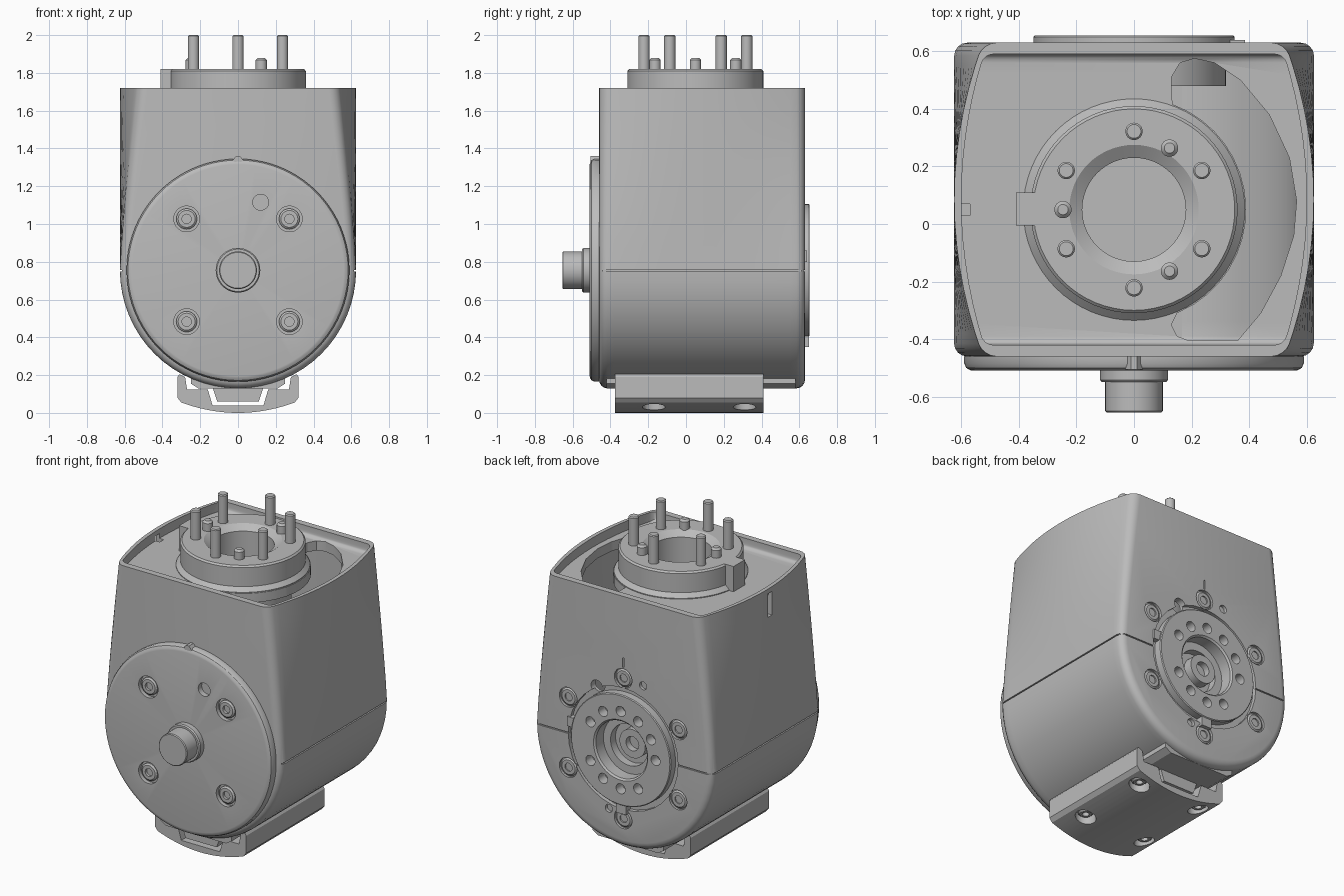
import bpy, bmesh, math
from mathutils import Matrix, Vector

if "Cube" in bpy.data.objects:
    bpy.data.objects.remove(bpy.data.objects["Cube"])

grey = bpy.data.materials.new("plain_grey")
grey.use_nodes = True
grey.diffuse_color = (0.5, 0.5, 0.5, 1)
grey.node_tree.nodes["Principled BSDF"].inputs["Base Color"].default_value = (0.5, 0.5, 0.5, 1)

UP, DOWN = Matrix(), Matrix.Rotation(math.pi, 4, 'X')
FRONT, BACK = Matrix.Rotation(math.pi / 2, 4, 'X'), Matrix.Rotation(-math.pi / 2, 4, 'X')
AXIS_Z = 0.755   # height of the horizontal joint
COL_Y = 0.05     # depth of the vertical joint


def finish(name, bm):
    bmesh.ops.recalc_face_normals(bm, faces=bm.faces[:])
    mesh = bpy.data.meshes.new(name)
    bm.to_mesh(mesh)
    bm.free()
    mesh.materials.append(grey)
    ob = bpy.data.objects.new(name, mesh)
    bpy.context.collection.objects.link(ob)
    return ob


def lathe(name, profile, places, turn=UP, steps=32):
    """Spin (radius, height) points and repeat the solid at every place."""
    bm = bmesh.new()
    for place in places:
        ring = [bm.verts.new((r, 0, h)) for r, h in profile]
        edges = [bm.edges.new(p) for p in zip(ring, ring[1:])]
        out = bmesh.ops.spin(bm, geom=ring + edges, cent=(0, 0, 0), axis=(0, 0, 1),
                             angle=math.tau, steps=steps, use_merge=False)
        new = [v for v in bm.verts if not v.tag]
        bmesh.ops.remove_doubles(bm, verts=new, dist=1e-5)
        new = [v for v in bm.verts if not v.tag]
        bmesh.ops.transform(bm, matrix=Matrix.Translation(place) @ turn, verts=new)
        for v in new:
            v.tag = True
    return finish(name, bm)


def rod(name, r, lo, hi, places, turn=UP, chamfer=0.0):
    pts = [(0, lo), (r, lo), (r, hi - chamfer)]
    if chamfer:
        pts.append((r - chamfer, hi))
    return lathe(name, pts + [(0, hi)], places, turn)


def prism(name, pts, axis, lo, hi):
    put = {'y': lambda a, b: (a, lo, b), 'z': lambda a, b: (a, b, lo)}[axis]
    move = Vector((0, hi - lo, 0)) if axis == 'y' else Vector((0, 0, hi - lo))
    bm = bmesh.new()
    face = bm.faces.new([bm.verts.new(put(*p)) for p in pts])
    out = bmesh.ops.extrude_face_region(bm, geom=[face], use_keep_orig=True)
    bmesh.ops.translate(bm, vec=move, verts=[g for g in out['geom'] if isinstance(g, bmesh.types.BMVert)])
    return finish(name, bm)


def loft(name, profile, ylo, yhi, radius, n=14):
    """Sweep an x-z outline along y; sides bow inward at the ends towards the top."""
    bm = bmesh.new()
    rows = []
    for i in range(n + 1):
        y = ylo + (yhi - ylo) * i / n
        row = []
        for x, z in profile:
            t = min(1, max(0, (z - AXIS_Z) / 0.965)) ** 1.2
            row.append(bm.verts.new((x * (1 - 0.16 * t * ((y - 0.085) / 0.545) ** 2), y, z)))
        rows.append(row)
    for a, b in zip(rows, rows[1:]):
        for j in range(len(a)):
            k = (j + 1) % len(a)
            bm.faces.new((a[j], a[k], b[k], b[j]))
    caps = [bm.faces.new(rows[0]), bm.faces.new(rows[-1])]
    top = max(z for _, z in profile) - 0.001
    rim = [e for f in caps for e in f.edges if min(v.co.z for v in e.verts) < top]
    bmesh.ops.recalc_face_normals(bm, faces=bm.faces[:])
    bmesh.ops.bevel(bm, geom=rim, offset=radius, segments=4, profile=0.5, affect='EDGES')
    return finish(name, bm)


def cut(target, *cutters):
    for c in cutters:
        c.hide_render = True
        mod = target.modifiers.new("cut", 'BOOLEAN')
        mod.operation, mod.solver, mod.object = 'DIFFERENCE', 'EXACT', c
        bpy.context.view_layer.objects.active = target
        bpy.ops.object.modifier_apply(modifier=mod.name)
        bpy.data.objects.remove(c)


def circle(r, count, start, cx, cy, sweep=360):
    return [(cx + r * math.cos(math.radians(start + sweep * i / count)),
             cy + r * math.sin(math.radians(start + sweep * i / count))) for i in range(count)]


def arch(r, top):
    """Half circle below, straight sides above."""
    low = circle(r, 32, 180, 0, AXIS_Z, 180) + [(r, AXIS_Z)]
    levels = [AXIS_Z + (top - AXIS_Z) * i / 8 for i in range(1, 9)]
    return low + [(r, z) for z in levels] + [(-r, z) for z in reversed(levels)]


def screws(name, places, turn, r, sink):
    s = r * 0.45
    return lathe(name, [(0, -sink - 0.01), (r, -sink - 0.01), (r, -0.012), (r - 0.01, -0.004),
                        (s, -0.004), (s, -sink), (0, -sink)], places, turn, 24)


# Housing: arched shell with a sunken top deck
housing = loft("housing", arch(0.625, 1.72), -0.46, 0.63, 0.045)
cut(housing, loft("hollow", arch(0.57, 1.6), -0.41, 0.585, 0.02))
cut(housing, loft("deck_recess", [(-0.6, 1.66), (0.6, 1.66), (0.6, 1.8), (-0.6, 1.8)], -0.42, 0.59, 0.03))
crescent = circle(0.39, 16, 70, 0, COL_Y, -136) + [
    (0.15, -0.31), (0.13, -0.35), (0.15, -0.39), (0.19, -0.405), (0.36, -0.405), (0.44, -0.31),
    (0.51, -0.18), (0.555, -0.04), (0.565, 0.08), (0.54, 0.23), (0.47, 0.38), (0.37, 0.5),
    (0.28, 0.56), (0.21, 0.575), (0.16, 0.56), (0.13, 0.51)]
cut(housing, prism("deck_opening", crescent, 'z', 1.5, 1.7),
    rod("column_hole", 0.28, 1.5, 1.7, [(0, COL_Y, 0)]))

# Housing: rear joint pocket, screw pockets, small holes, seam and side slot
hub = [(0, 0.63, AXIS_Z)]
back_screws = [(x, 0.63, z) for x, z in circle(0.445, 6, 90, 0, AXIS_Z)]
cut(housing, rod("joint_pocket", 0.385, -0.025, 0.1, hub, BACK),
    rod("joint_bore", 0.3, -0.15, 0.1, hub, BACK),
    rod("screw_pockets", 0.062, -0.015, 0.1, back_screws, BACK),
    rod("vent_hole", 0.04, -0.1, 0.1, [(0.185, 0.63, 1.1)], BACK),
    rod("small_holes", 0.025, -0.02, 0.1, [(-0.14, 0.63, 1.19), (0.1, 0.63, 0.35)], BACK),
    prism("index_mark", [(-0.005, 1.27), (0.005, 1.27), (0.005, 1.33), (-0.005, 1.33)], 'y', 0.622, 0.7),
    prism("seam", [(-0.7, -0.6), (-0.615, -0.6), (-0.615, 0.622), (0.615, 0.622),
                   (0.615, -0.6), (0.7, -0.6), (0.7, 0.7), (-0.7, 0.7)], 'z', 0.748, 0.756),
    prism("side_slot", [(-0.7, 0.03), (-0.57, 0.03), (-0.57, 0.07), (-0.7, 0.07)], 'z', 1.54, 1.69))
screws("back_screws", back_screws, BACK, 0.056, 0.012)

# Rear rotating flange with its ring of holes
flange = lathe("rear_flange", [(0, -0.15), (0.32, -0.15), (0.32, -0.03), (0.35, -0.03), (0.35, 0.02),
                               (0.345, 0.025), (0.19, 0.025), (0.18, 0.015), (0.18, -0.06), (0.13, -0.06),
                               (0.13, -0.11), (0, -0.11)], hub, BACK, 64)
spots = circle(0.245, 12, 0, 0, AXIS_Z)
cut(flange, rod("flange_holes", 0.032, -0.04, 0.1,
                [(x, 0.63, z) for i, (x, z) in enumerate(spots) if i not in (0, 7)], BACK))
lathe("hub_bolt", [(0, -0.12), (0.09, -0.12), (0.09, -0.05), (0.045, -0.05), (0.045, -0.09), (0, -0.09)],
      [(-0.03, 0.63, AXIS_Z + 0.02)], BACK)
prism("lower_key", [(-0.035, 0.35), (0.035, 0.35), (0.035, 0.42), (-0.035, 0.42)], 'y', 0.6, 0.65)
prism("side_key", [(0.33, 0.8), (0.385, 0.8), (0.385, 0.86), (0.32, 0.86)], 'y', 0.6, 0.64)

# Front round cover, screws and centre plug
face = [(0, -0.51, AXIS_Z)]
cover = lathe("front_cover", [(0, -0.06), (0.575, -0.06), (0.59, -0.05), (0.59, -0.025), (0.583, -0.01),
                              (0.57, -0.002), (0.56, 0), (0, 0)], face, FRONT, 80)
cover_screws = [(x, -0.51, AXIS_Z + z) for x in (-0.272, 0.272) for z in (-0.272, 0.272)]
cut(cover, rod("cover_pockets", 0.068, -0.025, 0.1, cover_screws, FRONT),
    rod("cover_hole", 0.042, -0.035, 0.1, [(0.12, -0.51, 1.115)], FRONT))
screws("cover_screws", cover_screws, FRONT, 0.055, 0.02)
lathe("centre_plug", [(0, -0.01), (0.118, -0.01), (0.118, 0.032), (0.112, 0.04), (0.1, 0.04),
                      (0.1, 0.14), (0.095, 0.145), (0, 0.145)], face, FRONT, 48)
prism("cover_nub", [(-0.03, 1.335), (0, 1.32), (0.03, 1.335), (0.01, 1.36), (-0.01, 1.36)], 'y', -0.505, -0.45)

# Top output column with studs and dowels
lathe("top_column", [(0, 1.25), (0.28, 1.25), (0.28, 1.64), (0.385, 1.64), (0.385, 1.665), (0.36, 1.69),
                     (0.36, 1.81), (0.35, 1.82), (0.225, 1.82), (0.18, 1.79), (0.18, 1.3), (0, 1.3)],
      [(0, COL_Y, 0)], UP, 64)
prism("column_key", [(-0.41, -0.005), (-0.3, -0.005), (-0.3, 0.11), (-0.41, 0.11)], 'z', 1.64, 1.82)
rod("studs", 0.03, 1.8, 2.0, [(x, y, 0) for x, y in circle(0.272, 6, 90, 0, COL_Y)], UP, 0.006)
rod("dowels", 0.03, 1.8, 1.88, [(x, y, 0) for x, y in circle(0.247, 3, 60, 0, COL_Y)], UP, 0.012)

# Underside rail and clip-on bracket
prism("rail_base", [(-0.25, 0.21), (-0.25, 0.155), (-0.21, 0.13), (0.21, 0.13), (0.25, 0.155), (0.25, 0.21)],
      'y', -0.42, 0.58)
prism("rail", [(-0.14, 0.15), (-0.11, 0.06), (0.11, 0.06), (0.14, 0.15)], 'y', -0.37, 0.4)
bottom = [(x / 100, 0.055 * (x / 30) ** 2) for x in range(30, -31, -3)]
bracket = prism("bracket", [(0.31, 0.205), (0.32, 0.19), (0.32, 0.08)] + bottom +
                [(-0.32, 0.08), (-0.32, 0.19), (-0.31, 0.205), (-0.28, 0.19), (-0.27, 0.125), (-0.16, 0.125),
                 (-0.135, 0.04), (0.135, 0.04), (0.16, 0.125), (0.27, 0.125), (0.28, 0.19)], 'y', -0.375, 0.41)
feet = [(x, y, 0.03) for x in (-0.22, 0.22) for y in (-0.17, 0.31)]
cut(bracket, rod("foot_pockets", 0.06, -0.05, 0.1, feet, DOWN))
screws("bracket_screws", [(x, y, 0.045) for x, y, _ in feet], DOWN, 0.045, 0.03)

# Smooth shading with crisp edges
bpy.ops.object.select_all(action='DESELECT')
for ob in bpy.context.scene.objects:
    if ob.type == 'MESH':
        ob.select_set(True)
        bpy.context.view_layer.objects.active = ob
bpy.ops.object.shade_smooth_by_angle(angle=math.radians(30))
